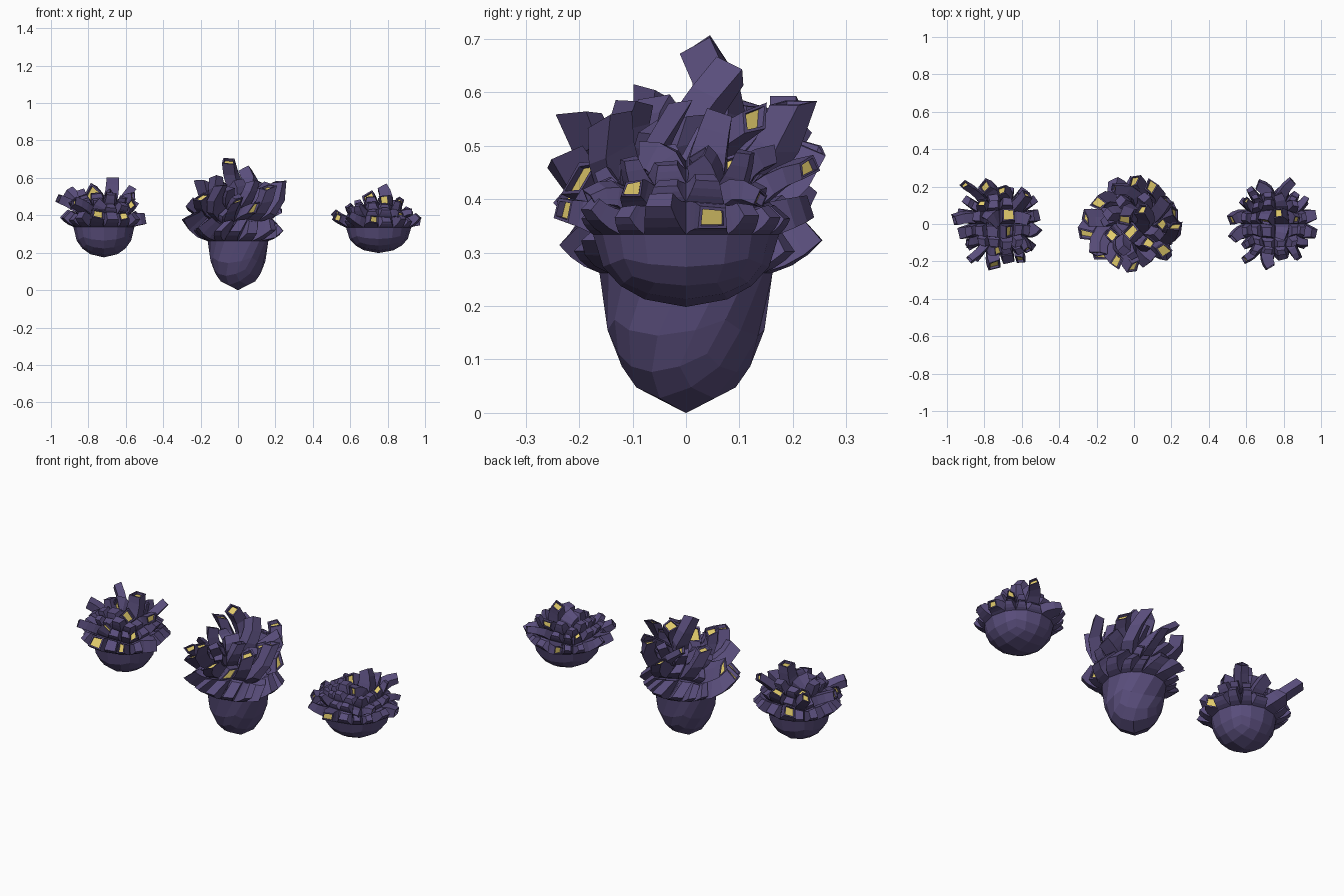
import bpy, bmesh, math, random
from mathutils import Vector, Quaternion, Matrix

if "Cube" in bpy.data.objects:
    bpy.data.objects.remove(bpy.data.objects["Cube"])


def material(name, rgb):
    m = bpy.data.materials.new(name)
    m.diffuse_color = (*rgb, 1)
    m.use_nodes = True
    m.node_tree.nodes["Principled BSDF"].inputs["Base Color"].default_value = m.diffuse_color
    return m


PURPLE = material("purple_shell", (0.10, 0.075, 0.20))
YELLOW = material("yellow_core", (0.76, 0.60, 0.15))


def extrude_prong(bm, face, tip, taper, recess):
    """Grow a curved square tube from a face to a tip, with a recessed yellow end."""
    c0 = face.calc_center_median()
    n0 = face.normal.copy()
    rel = [v.co - c0 for v in face.verts]
    span = tip - c0
    ctrl = c0 + n0 * span.length * 0.5
    end_dir = (tip - ctrl).normalized()
    turn = n0.rotation_difference(end_dir)
    steps = 3
    for i in range(1, steps + 1):
        face = bmesh.ops.extrude_discrete_faces(bm, faces=[face])["faces"][0]
        t = i / steps
        c = c0 * (1 - t) ** 2 + ctrl * 2 * t * (1 - t) + tip * t * t
        q = Quaternion().slerp(turn, t)
        s = 1 + (taper - 1) * t
        for v, r in zip(face.verts, rel):
            v.co = c + (q @ r) * s
    if not recess:
        return
    # rim, then a sunken core
    face.normal_update()
    width = math.sqrt(face.calc_area())
    bmesh.ops.inset_individual(bm, faces=[face], thickness=width * 0.17)
    face = bmesh.ops.extrude_discrete_faces(bm, faces=[face])["faces"][0]
    for v in face.verts:
        v.co -= end_dir * 0.014
    face.material_index = 1


def urchin(name, centre, radius, sz, tips, taper, stub, twist=0.0, seed=1):
    rng = random.Random(seed)
    bm = bmesh.new()
    # quad sphere body
    bmesh.ops.create_cube(bm, size=2)
    bmesh.ops.subdivide_edges(bm, edges=bm.edges[:], cuts=3, use_grid_fill=True)
    for v in bm.verts:
        v.co = v.co.normalized() * radius
        v.co.z *= sz
    bm.normal_update()
    free = [f for f in bm.faces if f.calc_center_median().z > 0.001]

    # long prongs towards the given tips
    for t in tips:
        p = Vector(t[:3]) - Vector(centre)
        p = Matrix.Rotation(-twist * p.z, 3, 'Z') @ p
        size = t[3] if len(t) > 3 else 1.0
        d = Vector((p.x, p.y, p.z / sz)).normalized()

        def closeness(f):
            c = f.calc_center_median()
            return Vector((c.x, c.y, c.z / sz)).normalized().dot(d)
        f = max(free, key=closeness)
        free.remove(f)
        extrude_prong(bm, f, p, taper * size, True)

    # short stubs on the faces in between
    for f in free:
        c = f.calc_center_median()
        d = (f.normal + Vector((0, 0, 0.35))).normalized()
        extrude_prong(bm, f, c + d * rng.uniform(*stub), taper * 0.9, False)

    for v in bm.verts:
        v.co = Matrix.Rotation(twist * v.co.z, 3, 'Z') @ v.co
    bmesh.ops.recalc_face_normals(bm, faces=bm.faces[:])
    me = bpy.data.meshes.new(name)
    bm.to_mesh(me)
    bm.free()
    me.materials.append(PURPLE)
    me.materials.append(YELLOW)
    ob = bpy.data.objects.new(name, me)
    ob.location = centre
    bpy.context.collection.objects.link(ob)
    return ob


# left: round body with blunt tubes
urchin("round_pod", (-0.717, 0, 0.338), 0.163, 1.0, [
    (-.91, .21, .53), (-.71, .18, .50), (-.57, .16, .54), (-.815, .115, .50),
    (-.96, .02, .49), (-.78, .01, .51, 1.4), (-.67, .05, .60), (-.665, -.04, .51),
    (-.56, .02, .50), (-.725, -.14, .47), (-.57, -.14, .46), (-.89, -.10, .45),
    (-.88, -.19, .47), (-.745, -.22, .41), (-.52, -.01, .38), (-.61, -.19, .40),
    (-.80, .20, .42)],
    taper=0.9, stub=(0.02, 0.08), seed=3)

# middle: tall body with twisted tubes
urchin("twisted_pod", (0, 0, 0.262), 0.162, 1.62, [
    (-.05, .02, .69), (.04, .08, .64), (-.02, -.04, .56, 1.3), (.15, 0, .55),
    (.22, -.01, .58), (.22, .06, .45), (.18, .13, .55), (.09, .20, .58),
    (0, .23, .50), (-.11, .19, .58), (-.19, .11, .58), (-.26, .03, .46),
    (-.25, -.06, .40), (-.19, -.16, .50), (-.18, -.17, .36), (-.09, -.20, .56),
    (0, -.23, .48), (.09, -.20, .44), (.16, -.14, .55), (.20, -.06, .32),
    (-.12, -.06, .60), (.08, -.1, .58)],
    taper=0.85, stub=(0.03, 0.10), twist=3.2, seed=5)

# right: flattened body with tapering spikes
urchin("flat_pod", (0.752, 0, 0.334), 0.174, 0.78, [
    (.85, .23, .46), (.77, .16, .48), (.60, .13, .45), (.70, .01, .49, 1.3),
    (.52, .02, .41), (.97, .05, .365), (.78, -.08, .48), (.93, -.10, .42),
    (.87, -.18, .40), (.73, -.23, .38), (.59, -.19, .40), (.87, .02, .48),
    (.77, .06, .55), (.66, .21, .38), (.53, -.08, .39), (.92, .14, .40)],
    taper=0.68, stub=(0.02, 0.07), seed=8)
